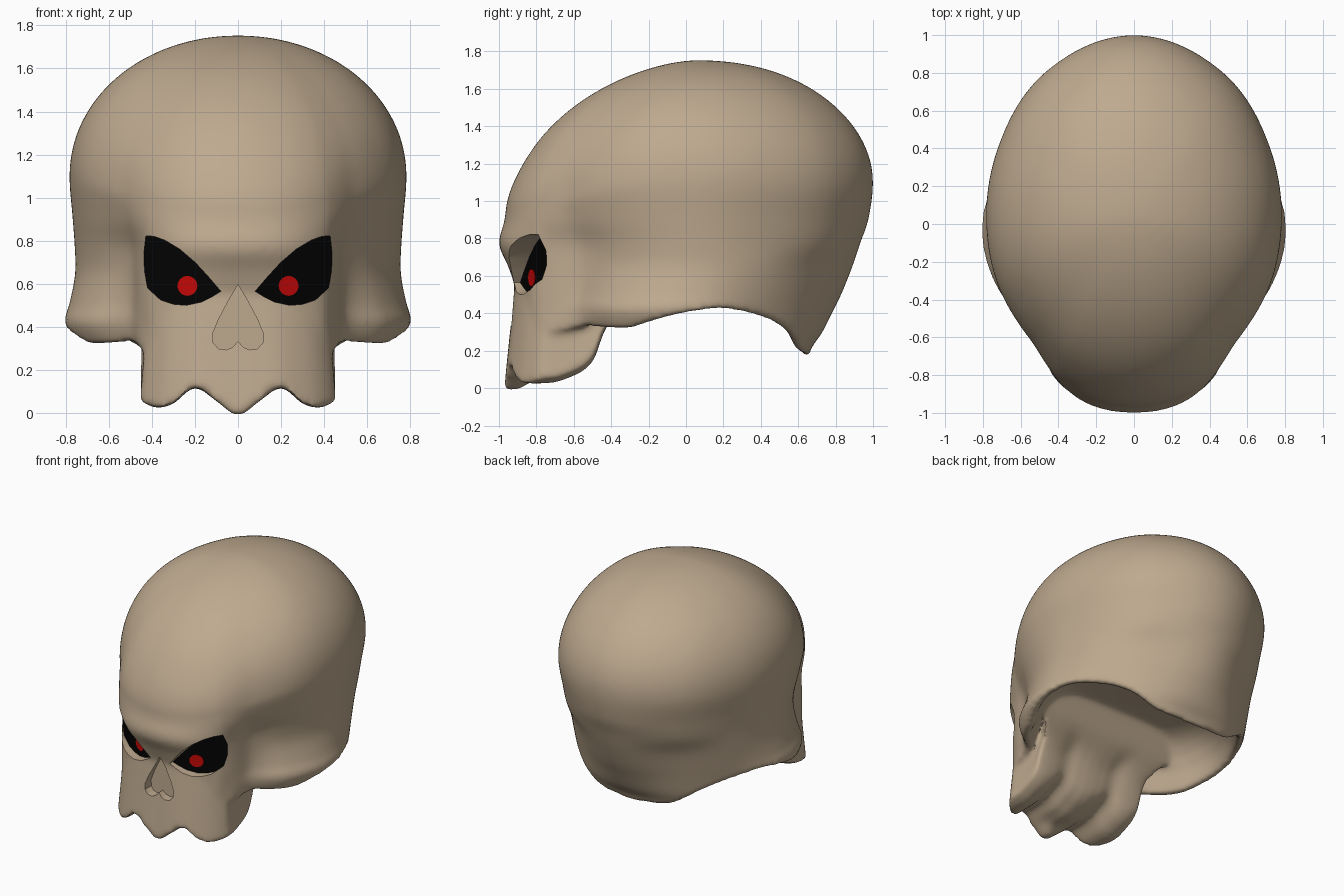
import bpy, bmesh, math

if "Cube" in bpy.data.objects:
    bpy.data.objects.remove(bpy.data.objects["Cube"])


def material(name, rgb):
    m = bpy.data.materials.new(name)
    m.diffuse_color = (*rgb, 1.0)
    m.use_nodes = True
    m.node_tree.nodes["Principled BSDF"].inputs["Base Color"].default_value = m.diffuse_color
    return m


BONE = material("bone", (0.515, 0.40, 0.275))
BLACK = material("eye_black", (0.0005, 0.0005, 0.0005))
RED = material("pupil_red", (0.55, 0.002, 0.002))


def spline(xs, ys, x):
    """Smooth interpolation with flat ends."""
    if x <= xs[0]:
        return ys[0]
    if x >= xs[-1]:
        return ys[-1]
    i = max(k for k in range(len(xs) - 1) if xs[k] <= x)

    def slope(k):
        if k in (0, len(xs) - 1):
            return 0.0
        return (ys[k + 1] - ys[k - 1]) / (xs[k + 1] - xs[k - 1])
    h = xs[i + 1] - xs[i]
    t = (x - xs[i]) / h
    return ((2*t**3 - 3*t**2 + 1) * ys[i] + (t**3 - 2*t**2 + t) * h * slope(i)
            + (3*t**2 - 2*t**3) * ys[i + 1] + (t**3 - t**2) * h * slope(i + 1))


def finish(bm, name, mat):
    bmesh.ops.recalc_face_normals(bm, faces=bm.faces)
    me = bpy.data.meshes.new(name)
    bm.to_mesh(me)
    bm.free()
    me.materials.append(mat)
    ob = bpy.data.objects.new(name, me)
    bpy.context.collection.objects.link(ob)
    return ob


# Skull radius by angle from the front (columns) and height (rows)
ANGLES = [0, 14, 26, 32, 42, 60, 90, 120, 150, 180]
HEIGHTS = [0.18, 0.30, 0.42, 0.50, 0.65, 0.77, 0.90, 1.10]
RADII = [
    [.95, .94, .91, .85, .74, .70, .74, .70, .69, .66],
    [.94, .93, .90, .85, .74, .75, .755, .73, .73, .73],
    [.915, .915, .90, .845, .76, .795, .806, .755, .76, .79],
    [.905, .915, .90, .845, .75, .765, .785, .765, .78, .83],
    [.95, .945, .90, .845, .745, .73, .755, .78, .82, .89],
    [1.0, .985, .92, .85, .755, .738, .757, .79, .87, .93],
    [.97, .96, .92, .875, .80, .768, .767, .805, .90, .975],
    [.95, .935, .90, .872, .832, .797, .782, .828, .932, 1.0],
]
RIM_A = [0, 32, 42, 65, 75, 90, 105, 120, 130, 140, 147, 153, 165, 180]
RIM_Z = [.30, .30, .33, .32, .355, .405, .425, .395, .36, .305, .25, .21, .185, .178]


def skull_shell():
    bm = bmesh.new()
    n, low, cap, inner = 144, 36, 30, 14
    columns = []
    apex = bm.verts.new((0, 0.06, 1.753))
    vault = bm.verts.new((0, 0, 0.66))
    for i in range(n):
        az = 2 * math.pi * i / n
        deg = math.degrees(az)
        deg = min(deg, 360 - deg)
        rs = [spline(ANGLES, row, deg) for row in RADII]
        front = max(0.0, math.cos(az)) ** 2
        z0, p = 1.1 - 0.17 * front, 2.03 - 0.28 * front
        rim = spline(RIM_A, RIM_Z, deg)
        base = spline(HEIGHTS, rs, rim)
        pts = []
        # hollow underside with a flat rim
        for k in range(1, inner + 1):
            s = k / inner
            pts.append((base * s * 0.945, rim + (0.66 - rim) * (1 - s ** 6), 0))
        # walls
        for k in range(low + 1):
            z = rim + (z0 - rim) * k / low
            pts.append((spline(HEIGHTS, rs, z), z, 0))
        # dome
        r0 = pts[-1][0]
        for k in range(1, cap):
            a = math.pi / 2 * k / cap
            h = math.sin(a) ** (2 / p)
            mix = min(1.0, h / 0.4)
            mix = mix * mix * (3 - 2 * mix)
            r = r0 + (rs[-1] - r0) * mix
            pts.append((r * math.cos(a) ** (2 / p), z0 + (1.753 - z0) * h, 0.06 * h ** 4))
        columns.append([bm.verts.new((r * math.sin(az), dy - r * math.cos(az), z))
                        for r, z, dy in pts])
    for i in range(n):
        a, b = columns[i], columns[(i + 1) % n]
        for k in range(len(a) - 1):
            bm.faces.new((a[k], b[k], b[k + 1], a[k + 1]))
        bm.faces.new((a[-1], b[-1], apex))
        bm.faces.new((b[0], a[0], vault))
    return finish(bm, "skull", BONE)


def upper_jaw():
    bm = bmesh.new()
    nu, nv = 60, 52
    bottom, top = [], []
    for i in range(nu + 1):
        x = -0.455 + 0.91 * i / nu
        ax = abs(x)
        wave = spline([0, .1, .2, .3, .38, .455], [-.012, .055, .12, .045, .025, .05], ax)
        y0 = -0.972 + 0.62 * x * x + 0.08 * (ax / 0.455) ** 8
        bcol, tcol = [], []
        for j in range(nv + 1):
            y = y0 + (-0.10 - y0) * j / nv
            # tooth lumps fade into the smooth palate, which widens to the rear
            fade = spline([-.6, -.25], [0, 1], y)
            wide = 1 + spline([-.45, -.10], [0, .5], y)
            z = wave + (0.05 - wave) * fade
            z += spline([-.97, -.75, -.65, -.5, -.43, -.3, -.1], [0, 0, .02, .11, .28, .43, .66], y)
            # middle tooth rises behind its tip
            z += (1 - fade) * max(0, 1 - ax / 0.12) * spline([-.92, -.80], [0, .055], y)
            bcol.append(bm.verts.new((x * wide, y, z)))
            tcol.append(bm.verts.new((x * 0.865 * wide, -0.65 + (y + 0.65) * 0.75, 0.80)))
        bottom.append(bcol)
        top.append(tcol)
    for grid in (bottom, top):
        for i in range(nu):
            for j in range(nv):
                bm.faces.new((grid[i][j], grid[i + 1][j], grid[i + 1][j + 1], grid[i][j + 1]))
    for i in range(nu):
        for j in (0, nv):
            bm.faces.new((bottom[i][j], bottom[i + 1][j], top[i + 1][j], top[i][j]))
    for j in range(nv):
        for i in (0, nu):
            bm.faces.new((bottom[i][j], bottom[i][j + 1], top[i][j + 1], top[i][j]))
    return finish(bm, "upper_jaw", BONE)


def prism(name, outline, front, back, mat):
    """Outline in x and z, reaching in y from front(x) to back(x)."""
    bm = bmesh.new()
    f = [bm.verts.new((x, front(x), z)) for x, z in outline]
    b = [bm.verts.new((x, back(x), z)) for x, z in outline]
    bm.faces.new(f)
    bm.faces.new(b)
    for i in range(len(f)):
        j = (i + 1) % len(f)
        bm.faces.new((f[i], f[j], b[j], b[i]))
    return finish(bm, name, mat)


def activate(*obs):
    bpy.ops.object.select_all(action='DESELECT')
    for o in obs:
        o.select_set(True)
    bpy.context.view_layer.objects.active = obs[0]


# Skull and jaw merged into one smooth surface
skull = skull_shell()
activate(skull, upper_jaw())
bpy.ops.object.join()
remesh = skull.modifiers.new("merge", 'REMESH')
remesh.mode = 'VOXEL'
remesh.voxel_size = 0.015
soften = skull.modifiers.new("soften", 'SMOOTH')
soften.factor = 0.5
soften.iterations = 14

# Eye and nose openings
EYE = [(.08, .565), (.14, .635), (.20, .70), (.27, .76), (.34, .802), (.39, .82), (.428, .822),
       (.437, .74), (.435, .66), (.42, .58), (.36, .525), (.30, .505), (.24, .50), (.17, .515),
       (.12, .54)]
NOSE = [(0, .595), (.045, .52), (.09, .435), (.117, .37), (.115, .325), (.09, .298), (.055, .293),
        (.025, .305), (0, .333)]
NOSE += [(-x, z) for x, z in NOSE[-2:0:-1]]


def eye_floor(x):
    return -0.915 + 0.405 * abs(x)


cutters = [prism("nose_cutter", NOSE, lambda x: -1.3, lambda x: -0.89 + 0.25 * abs(x), BONE)]
for side, s in (("left", -1), ("right", 1)):
    eye = [(s * x, z) for x, z in EYE]
    cutters.append(prism(side + "_eye_cutter", eye, lambda x: -1.3, eye_floor, BONE))
    prism(side + "_eye", eye, lambda x: eye_floor(x) - 0.004, lambda x: eye_floor(x) + 0.002, BLACK)
    disc = [(s * 0.235 + 0.046 * math.cos(a * math.pi / 16), 0.59 + 0.046 * math.sin(a * math.pi / 16))
            for a in range(32)]
    prism(side + "_pupil", disc, lambda x: eye_floor(x) - 0.008, lambda x: eye_floor(x) - 0.002, RED)

for c in cutters:
    c.hide_render = True
    cut = skull.modifiers.new(c.name, 'BOOLEAN')
    cut.operation = 'DIFFERENCE'
    cut.solver = 'EXACT'
    cut.object = c

activate(skull)
bpy.ops.object.convert(target='MESH')
for c in cutters:
    bpy.data.objects.remove(c)
activate(skull)
bpy.ops.object.shade_smooth_by_angle(angle=math.radians(40))
